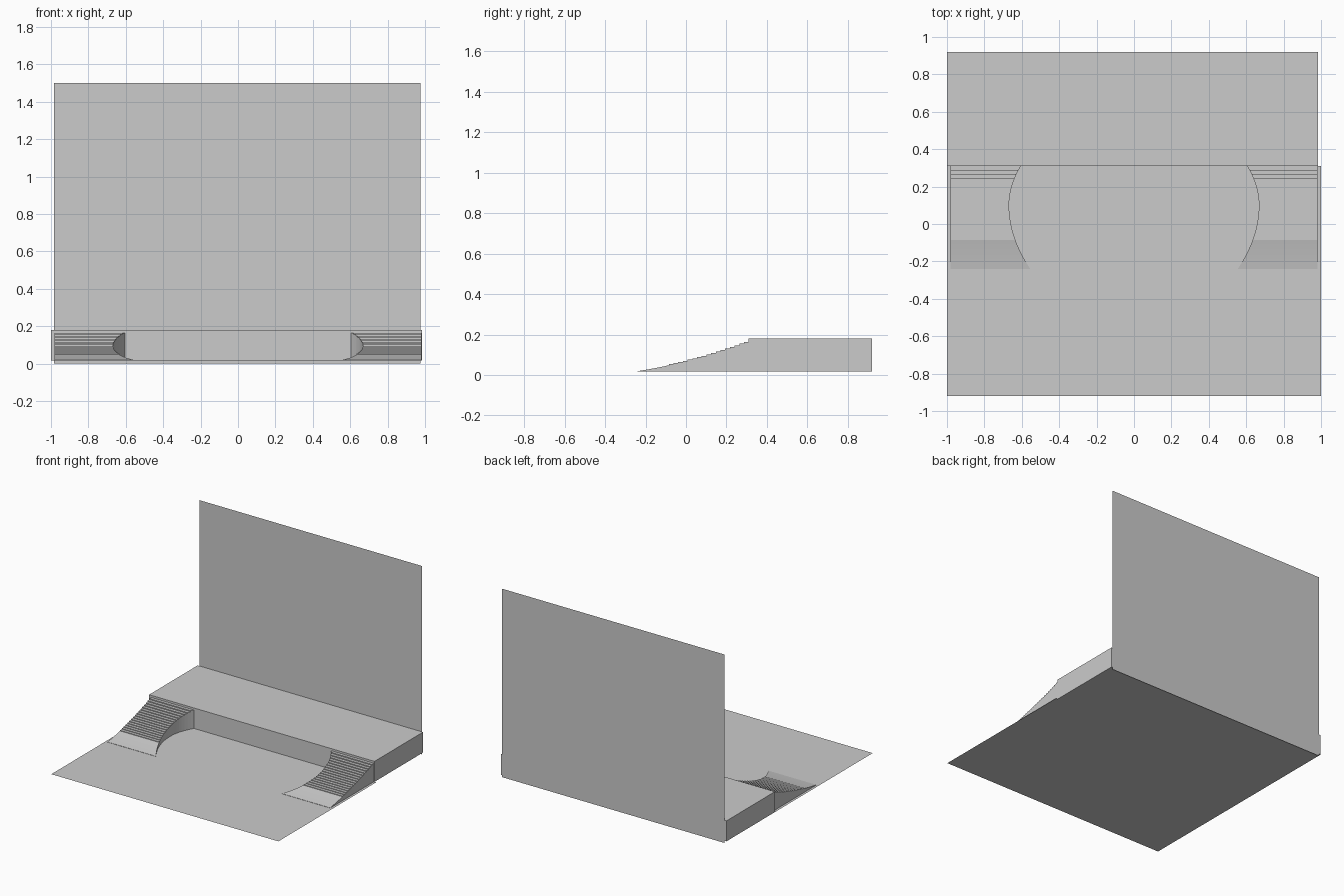
import bpy, bmesh

if "Cube" in bpy.data.objects:
    bpy.data.objects.remove(bpy.data.objects["Cube"])

FLOOR_Z = 0.017
STAGE_Y = 0.31


def finish(name, bm):
    bmesh.ops.remove_doubles(bm, verts=bm.verts, dist=1e-5)
    me = bpy.data.meshes.new(name)
    bm.to_mesh(me)
    bm.free()
    ob = bpy.data.objects.new(name, me)
    bpy.context.collection.objects.link(ob)
    return ob


def sheet(name, corners):
    bm = bmesh.new()
    bm.faces.new([bm.verts.new(c) for c in corners])
    return finish(name, bm)


def box(name, lo, hi):
    bm = bmesh.new()
    bmesh.ops.create_cube(bm, size=1)
    for v in bm.verts:
        v.co = [lo[i] + (v.co[i] + 0.5) * (hi[i] - lo[i]) for i in range(3)]
    return finish(name, bm)


def inner_x(y):
    # bowed inner edge of the ramps, in plan
    return 0.668 - (1.43 if y > 0.1 else 0.98) * (y - 0.1) ** 2


def rise(y):
    return 0.068 + 0.25 * y + 0.19 * y * y


def ramp(name, side, steps=17):
    y0, y1 = -0.24, -0.085
    # smooth sloping toe, then a flight of small steps
    profile = [(y0 + (y1 - y0) * i / 6, rise(y0 + (y1 - y0) * i / 6)) for i in range(7)]
    d = (STAGE_Y - y1) / steps
    for i in range(steps):
        a, b = y1 + i * d, y1 + (i + 1) * d
        profile += [(a, rise(b)), (b, rise(b))]
    profile.insert(0, (y0, FLOOR_Z))
    profile.append((STAGE_Y, FLOOR_Z))
    bm = bmesh.new()

    def quad(*pts):
        bm.faces.new([bm.verts.new((side * x, y, z)) for x, y, z in pts])

    for (a, za), (b, zb) in zip(profile, profile[1:]):
        ia, ib, o = inner_x(a), inner_x(b), 0.98
        quad((ia, a, za), (o, a, za), (o, b, zb), (ib, b, zb))
        if b - a > 1e-6:
            f = FLOOR_Z
            quad((o, a, f), (o, b, f), (o, b, zb), (o, a, za))
            quad((ib, b, f), (ia, a, f), (ia, a, za), (ib, b, zb))
            quad((ia, a, f), (ib, b, f), (o, b, f), (o, a, f))
    if side < 0:
        bmesh.ops.reverse_faces(bm, faces=bm.faces)
    return finish(name, bm)


# floor sheet and upright back wall
sheet("floor", [(-1, -0.92, FLOOR_Z), (1, -0.92, FLOOR_Z),
                (1, STAGE_Y, FLOOR_Z), (-1, STAGE_Y, FLOOR_Z)])
sheet("back_wall", [(-0.985, 0.92, 0), (0.975, 0.92, 0),
                    (0.975, 0.92, 1.5), (-0.985, 0.92, 1.5)])

# raised platform at the rear
box("platform", (-1, STAGE_Y, FLOOR_Z), (0.985, 0.92, 0.18))

# pair of curved stepped ramps
ramp("ramp_right", 1)
ramp("ramp_left", -1)
